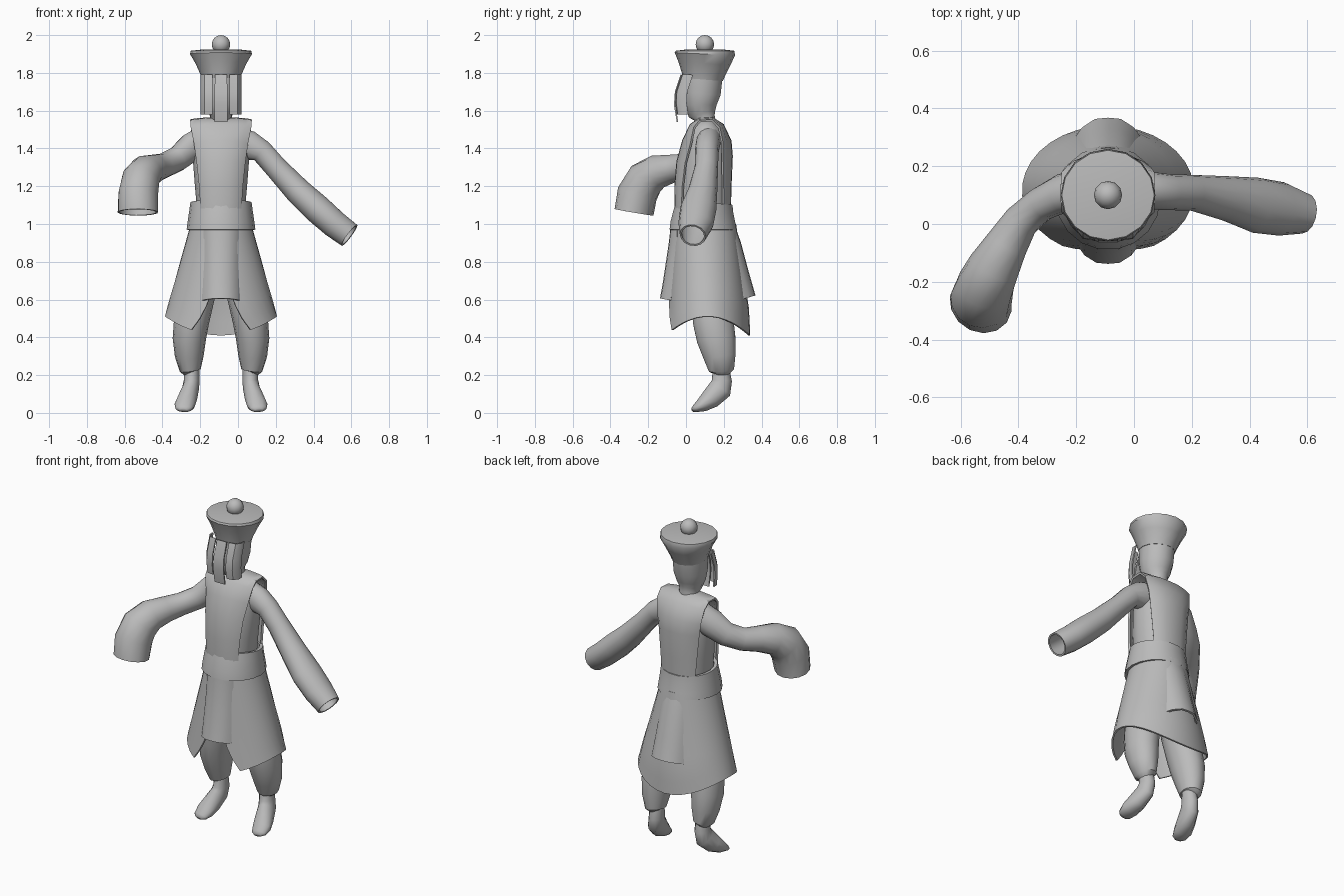
import bpy, math
from mathutils import Vector

CX = -0.09  # the body's middle plane
grey = bpy.data.materials.new("plain grey")
grey.diffuse_color = (0.5, 0.5, 0.5, 1)


def finish(name, verts, faces, thick=0, offset=0, angle=40):
    me = bpy.data.meshes.new(name)
    me.from_pydata([tuple(v) for v in verts], [], faces)
    me.materials.append(grey)
    ob = bpy.data.objects.new(name, me)
    bpy.context.collection.objects.link(ob)
    bpy.ops.object.select_all(action='DESELECT')
    ob.select_set(True)
    bpy.context.view_layer.objects.active = ob
    if thick:
        m = ob.modifiers.new("thickness", 'SOLIDIFY')
        m.thickness, m.offset = thick, offset
        bpy.ops.object.modifier_apply(modifier=m.name)
    bpy.ops.object.shade_smooth_by_angle(angle=math.radians(angle))
    return ob


def loft(name, rings, side=(1, 0, 0), n=14, caps=True, thick=0, angle=40):
    """Tube through rings of (x, y, z, radius along side, other radius)."""
    c = [Vector(r[:3]) for r in rings]
    verts, faces = [], []
    for i, r in enumerate(rings):
        t = (c[min(i + 1, len(c) - 1)] - c[max(i - 1, 0)]).normalized()
        u = Vector(side)
        u = (u - t * u.dot(t)).normalized()
        v = t.cross(u)
        for j in range(n):
            a = 2 * math.pi * j / n
            verts.append(c[i] + u * r[3] * math.cos(a) + v * r[4] * math.sin(a))
    for i in range(len(rings) - 1):
        for j in range(n):
            k = (j + 1) % n
            faces.append((i * n + j, i * n + k, (i + 1) * n + k, (i + 1) * n + j))
    if caps:
        faces.append(tuple(reversed(range(n))))
        faces.append(tuple(range(len(verts) - n, len(verts))))
    return finish(name, verts, faces, thick, -1, angle)


def strip(name, rows, thick=0.012, x0=CX):
    """Curved band through rows of (y, z, half width, inward curl at the edges)."""
    steps = (-1, -0.8, -0.4, 0, 0.4, 0.8, 1)
    m = len(steps)
    verts, faces = [], []
    for i, (y, z, hw, curl) in enumerate(rows):
        a, b = rows[max(i - 1, 0)], rows[min(i + 1, len(rows) - 1)]
        t = Vector((0, b[0] - a[0], b[1] - a[1])).normalized()
        inward = Vector((0, t.z, -t.y))
        for s in steps:
            verts.append(Vector((x0 + s * hw, y, z)) + inward * curl * abs(s) ** 3)
    for i in range(len(rows) - 1):
        for j in range(m - 1):
            faces.append((i * m + j, i * m + j + 1, (i + 1) * m + j + 1, (i + 1) * m + j))
    return finish(name, verts, faces, thick)


# Hat and its ball
loft("hat", [(CX, 0.09, 1.765, 0.1, 0.105), (CX, 0.092, 1.79, 0.108, 0.114),
             (CX, 0.097, 1.85, 0.135, 0.138), (CX, 0.1, 1.9, 0.164, 0.16),
             (CX, 0.1, 1.917, 0.16, 0.155), (CX, 0.1, 1.925, 0.09, 0.09)], n=16)
bpy.ops.mesh.primitive_uv_sphere_add(segments=12, ring_count=8, radius=0.049, location=(CX, 0.1, 1.951))
ball = bpy.context.object
ball.name = "hat_ball"
ball.data.materials.append(grey)
bpy.ops.object.shade_smooth()

# Head and neck
loft("head", [(CX, 0.11, 1.5, 0.06, 0.055), (CX, 0.1, 1.56, 0.056, 0.055),
              (CX, 0.085, 1.585, 0.062, 0.075), (CX, 0.08, 1.63, 0.083, 0.085),
              (CX, 0.083, 1.69, 0.094, 0.103), (CX, 0.09, 1.78, 0.098, 0.106)])

# Hanging paper strip and side locks in front of the face
strip("face_strip", [(-0.045, 1.54, 0.035, 0), (-0.06, 1.63, 0.035, 0),
                     (-0.055, 1.7, 0.034, 0), (-0.025, 1.79, 0.032, 0)], 0.008)
for s, label in ((-1, "left"), (1, "right")):
    verts, faces = [], []
    for z, d in ((1.58, 0), (1.64, -0.008), (1.7, -0.005), (1.79, 0.025)):
        for x, y in ((0.045, -0.045), (0.085, -0.04), (0.104, -0.015), (0.105, 0.012)):
            verts.append((CX + s * x, y + d, z))
    for i in range(3):
        for j in range(3):
            q = (i * 4 + j, i * 4 + j + 1, i * 4 + j + 5, i * 4 + j + 4)
            faces.append(q if s > 0 else q[::-1])
    finish("hair_lock_" + label, verts, faces, 0.008)

# Torso and the vest that passes over the shoulders
loft("torso", [(CX, 0.09, 1.05, 0.125, 0.135), (CX, 0.09, 1.2, 0.138, 0.138),
               (CX, 0.1, 1.33, 0.148, 0.135), (CX, 0.105, 1.44, 0.145, 0.115),
               (CX, 0.105, 1.51, 0.125, 0.08), (CX, 0.105, 1.55, 0.07, 0.055)])
strip("vest", [(-0.055, 1.08, 0.105, 0.035), (-0.056, 1.2, 0.112, 0.04), (-0.045, 1.33, 0.125, 0.045),
               (-0.015, 1.44, 0.14, 0.045), (0.025, 1.525, 0.158, 0.025), (0.07, 1.556, 0.162, 0.012),
               (0.14, 1.56, 0.162, 0.012), (0.195, 1.525, 0.158, 0.025), (0.235, 1.44, 0.145, 0.045),
               (0.242, 1.36, 0.135, 0.05), (0.235, 1.2, 0.12, 0.04), (0.232, 1.08, 0.11, 0.035)])

# Wide belt
loft("belt", [(CX, 0.09, 0.97, 0.182, 0.18), (CX, 0.09, 1.01, 0.177, 0.174),
              (CX, 0.093, 1.07, 0.168, 0.16), (CX, 0.097, 1.115, 0.162, 0.152)],
     n=18, caps=False, thick=0.02)

# Flared skirt, open in front, with a scalloped hem
N, R = 28, 8
verts, faces = [], []
for i in range(R + 1):
    t = i / R
    gap = 0.06 + 0.5 * t ** 2.5
    for j in range(N + 1):
        a = gap + (2 * math.pi - 2 * gap) * j / N
        z = 1.0 + (0.51 - 0.1 * math.cos(a) ** 2 - 1.0) * t
        ry = 0.15 + 0.07 * t if math.cos(a) > 0 else 0.17 + 0.05 * min(1, 1.3 * t)
        verts.append((CX + (0.155 + 0.138 * t) * math.sin(a), 0.09 + 0.025 * t - ry * math.cos(a), z))
for i in range(R):
    for j in range(N):
        p = i * (N + 1) + j
        faces.append((p, p + 1, p + N + 2, p + N + 1))
finish("skirt", verts, faces, 0.01)

# Front apron and back tail panels
strip("apron", [(-0.132, 0.605, 0.096, 0.055), (-0.118, 0.68, 0.096, 0.055), (-0.1, 0.8, 0.094, 0.055),
                (-0.085, 0.9, 0.09, 0.045), (-0.075, 0.99, 0.086, 0.03)])
strip("back_tail", [(0.25, 1.0, 0.08, 0.03), (0.285, 0.9, 0.088, 0.045),
                    (0.325, 0.75, 0.099, 0.06), (0.362, 0.62, 0.107, 0.065)])

# Sleeves with open cuffs
loft("bent_sleeve", [(-0.17, 0.125, 1.45, 0.07, 0.08), (-0.25, 0.105, 1.405, 0.065, 0.08),
                     (-0.32, 0.07, 1.345, 0.06, 0.068), (-0.39, 0.01, 1.31, 0.062, 0.066),
                     (-0.44, -0.07, 1.295, 0.074, 0.074), (-0.485, -0.15, 1.278, 0.09, 0.09),
                     (-0.515, -0.215, 1.235, 0.1, 0.105), (-0.528, -0.258, 1.16, 0.106, 0.108),
                     (-0.53, -0.275, 1.062, 0.112, 0.1)],
     side=(0.8, -0.6, 0), caps=False, thick=0.01)
loft("straight_sleeve", [(-0.02, 0.12, 1.44, 0.065, 0.08), (0.06, 0.115, 1.415, 0.065, 0.08),
                         (0.125, 0.11, 1.385, 0.062, 0.062), (0.2, 0.108, 1.3, 0.062, 0.062),
                         (0.32, 0.088, 1.172, 0.078, 0.072), (0.42, 0.065, 1.08, 0.096, 0.078),
                         (0.51, 0.052, 1.0, 0.093, 0.075), (0.59, 0.036, 0.94, 0.07, 0.07)],
     side=(0, 1, 0), caps=False, thick=0.01)

# Legs: baggy trousers gathered at the ankle, and pointed shoes
for s, label in ((-1, "left"), (1, "right")):
    def leg(rows):
        return [(CX + s * x, y, z, a, b) for x, y, z, a, b in rows]
    loft("trouser_" + label, leg([
        (0.09, 0.12, 0.8, 0.09, 0.1), (0.13, 0.13, 0.62, 0.098, 0.11), (0.157, 0.145, 0.48, 0.093, 0.11),
        (0.168, 0.16, 0.39, 0.088, 0.105), (0.168, 0.178, 0.3, 0.076, 0.088),
        (0.163, 0.188, 0.225, 0.056, 0.068), (0.157, 0.187, 0.212, 0.038, 0.042)]))
    loft("shoe_" + label, leg([
        (0.155, 0.185, 0.24, 0.04, 0.043), (0.155, 0.19, 0.17, 0.042, 0.053),
        (0.162, 0.18, 0.125, 0.045, 0.063), (0.178, 0.13, 0.075, 0.052, 0.054),
        (0.192, 0.085, 0.042, 0.055, 0.038), (0.198, 0.047, 0.022, 0.044, 0.02),
        (0.2, 0.033, 0.015, 0.022, 0.01)]), n=12, angle=60)
